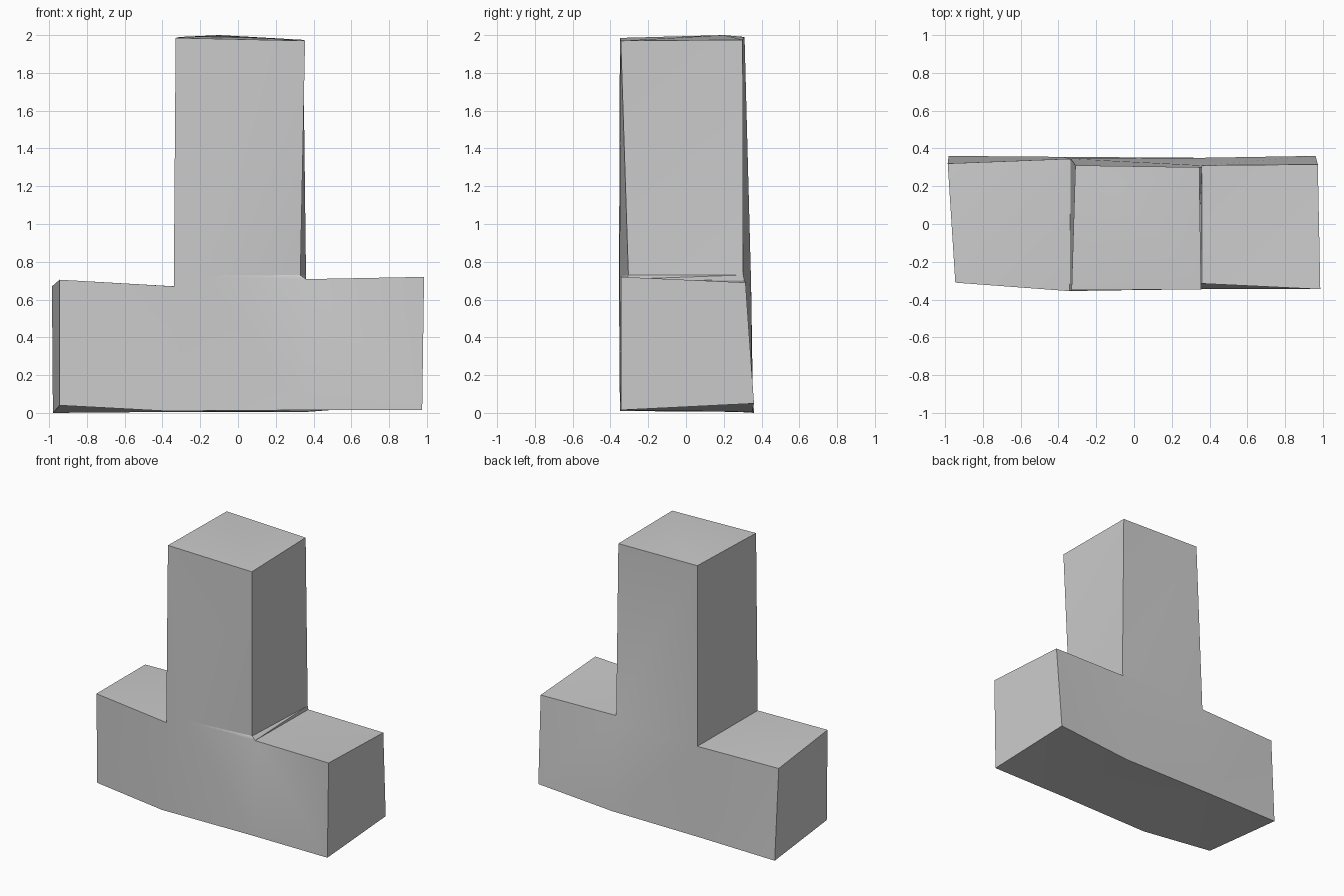
import bpy
import bmesh
from math import radians

cube = bpy.data.objects.get("Cube")
if cube:
    bpy.data.objects.remove(cube, do_unlink=True)

# One plain stone-grey colour
grey = bpy.data.materials.new("stone_grey")
grey.use_nodes = True
colour = (0.6, 0.6, 0.6, 1)
grey.diffuse_color = colour
grey.node_tree.nodes["Principled BSDF"].inputs["Base Color"].default_value = colour

bm = bmesh.new()


def ring(*points):
    return [bm.verts.new(p) for p in points]


def face(*verts):
    return bm.faces.new(verts)


# Base sections from one end to the other:
# front bottom, front top, back top, back bottom
end_a = ring((-.945, -.3, .04), (-.945, -.31, .705), (-.985, .32, .67), (-.98, .36, 0))
mid_a = ring((-.38, -.35, .01), (-.34, -.355, .67), (-.335, .345, .67), (-.38, .355, .005))
mid_b = ring((.36, -.345, .015), (.36, -.315, .708), (.36, .31, .7), (.36, .35, .005))
end_b = ring((.975, -.345, .015), (.985, -.345, .72), (.972, .315, .69), (.96, .36, .05))

# Two side arms of the base, closed at their ends
for outer, inner in ((end_a, mid_a), (end_b, mid_b)):
    face(*outer)
    for i in range(4):
        j = (i + 1) % 4
        face(outer[i], outer[j], inner[j], inner[i])

# Column foot, resting a little above one arm
foot_front, foot_back, ledge = ring((.33, -.305, .73), (.36, .303, .73), (-.2, -.352, .725))

# Middle of the base, with a narrow ledge and a bevel under the column
face(mid_a[0], mid_b[0], mid_b[1], ledge, mid_a[1])
face(ledge, mid_b[1], foot_front)
face(mid_b[1], mid_b[2], foot_back, foot_front)
face(mid_a[3], mid_a[2], foot_back, mid_b[2], mid_b[3])
face(mid_a[0], mid_a[3], mid_b[3], mid_b[0])

# Upright column
top = ring((-.33, -.35, 1.985), (.355, -.345, 1.97), (.345, .3, 1.975), (-.31, .31, 1.99))
face(mid_a[1], ledge, foot_front, top[1], top[0])
face(foot_front, foot_back, top[2], top[1])
face(foot_back, mid_a[2], top[3], top[2])
face(mid_a[2], mid_a[1], top[0], top[3])

# Slightly domed column top
peak, = ring((-.1, .2, 2))
for i in range(4):
    face(top[i], top[(i + 1) % 4], peak)

bmesh.ops.recalc_face_normals(bm, faces=bm.faces[:])
bmesh.ops.triangulate(bm, faces=bm.faces[:])
mesh = bpy.data.meshes.new("t_block")
bm.to_mesh(mesh)
bm.free()
mesh.materials.append(grey)

block = bpy.data.objects.new("t_block", mesh)
bpy.context.collection.objects.link(block)
bpy.context.view_layer.objects.active = block
block.select_set(True)
bpy.ops.object.shade_smooth_by_angle(angle=radians(30))
